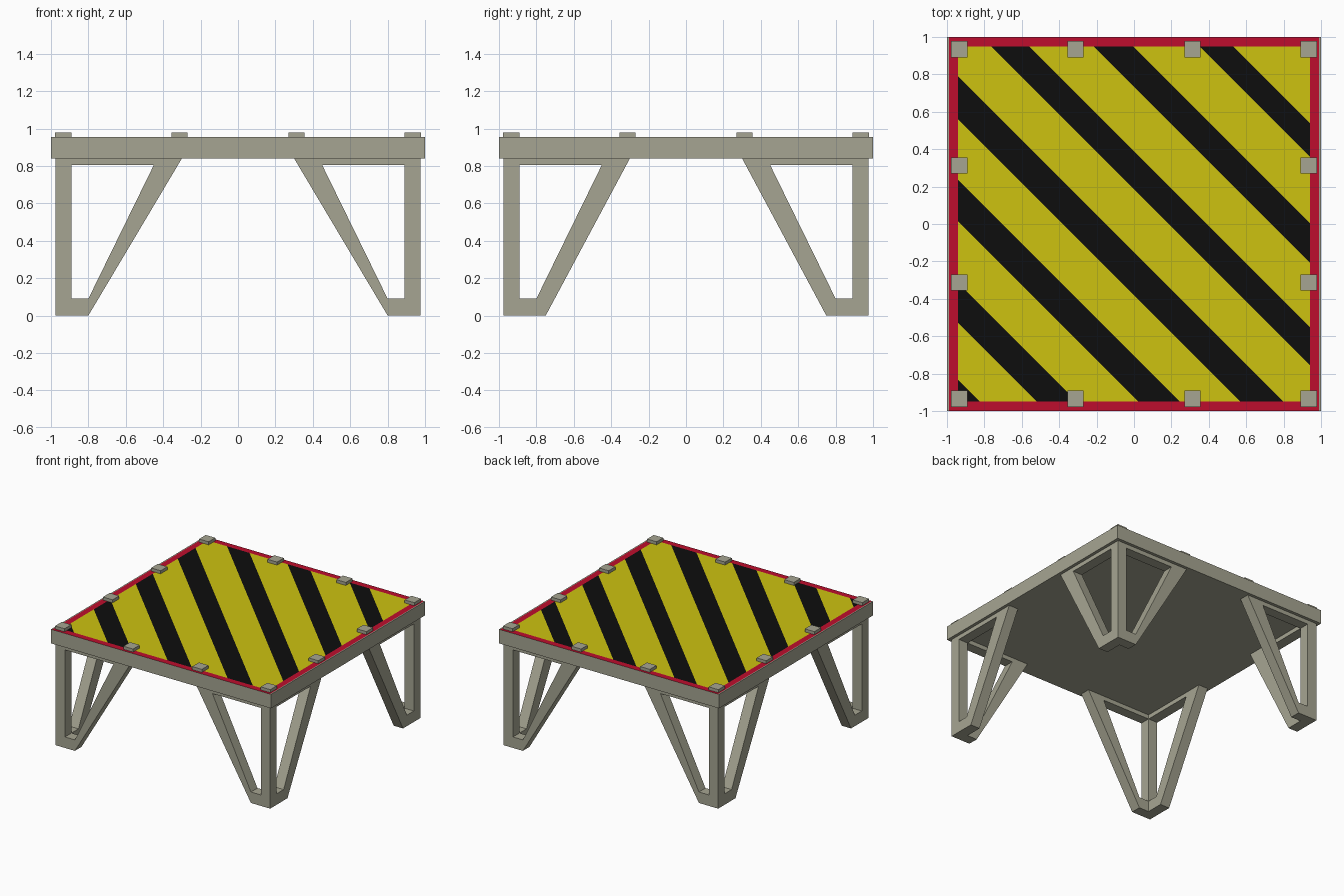
import bpy, bmesh
from mathutils import Vector

if "Cube" in bpy.data.objects:
    bpy.data.objects.remove(bpy.data.objects["Cube"])


def material(name, rgb):
    m = bpy.data.materials.new(name)
    m.diffuse_color = (*rgb, 1)
    m.use_nodes = True
    m.node_tree.nodes["Principled BSDF"].inputs["Base Color"].default_value = m.diffuse_color
    return m


FRAME = material("khaki_grey", (0.381, 0.376, 0.287))
RED = material("border_red", (0.515, 0.004, 0.026))
YELLOW = material("hazard_yellow", (0.61, 0.54, 0.005))
BLACK = material("stripe_black", (0.004, 0.004, 0.004))


def finish(bm, name, mats):
    bmesh.ops.recalc_face_normals(bm, faces=bm.faces)
    me = bpy.data.meshes.new(name)
    bm.to_mesh(me)
    bm.free()
    for m in mats:
        me.materials.append(m)
    ob = bpy.data.objects.new(name, me)
    bpy.context.collection.objects.link(ob)
    return ob


def add_box(bm, lo, hi):
    vs = bmesh.ops.create_cube(bm, size=1)["verts"]
    for v in vs:
        v.co = Vector([(lo[i] + hi[i]) / 2 + v.co[i] * (hi[i] - lo[i]) for i in range(3)])


def add_prism(bm, pts, to3d, a, b):
    # extrude a 2D profile from depth a to depth b
    f = bm.faces.new([bm.verts.new(to3d(u, z, a)) for u, z in pts])
    ext = bmesh.ops.extrude_face_region(bm, geom=[f], use_keep_orig=True)["geom"]
    shift = to3d(0, 0, b) - to3d(0, 0, a)
    bmesh.ops.translate(bm, vec=shift, verts=[v for v in ext if isinstance(v, bmesh.types.BMVert)])


# Deck slab with its top face cut into border and diagonal hazard stripes
bands = [(1.86, 2.0), (1.30, 1.48), (0.735, 0.945), (0.185, 0.39), (-0.38, -0.15),
         (-0.925, -0.705), (-1.47, -1.255), (-2.0, -1.775)]
bm = bmesh.new()
add_box(bm, (-1, -1, 0.84), (1, 1, 0.955))
cuts = [((s * d, 0, 0), (1, 0, 0)) for s in (-1, 1) for d in (0.99, 0.94)]
cuts += [((0, s * 0.95, 0), (0, 1, 0)) for s in (-1, 1)]
cuts += [((e, 0, 0), (1, 1, 0)) for band in bands for e in band if abs(e) < 1.95]
for co, no in cuts:
    bm.normal_update()
    top = [f for f in bm.faces if f.normal.z > 0.9]
    geom = set(top) | {e for f in top for e in f.edges} | {v for f in top for v in f.verts}
    bmesh.ops.bisect_plane(bm, geom=list(geom), plane_co=co, plane_no=Vector(no).normalized(), dist=1e-5)
bm.normal_update()
for f in bm.faces:
    c = f.calc_center_median()
    if f.normal.z < 0.9 or abs(c.x) > 0.99:
        f.material_index = 0
    elif abs(c.x) > 0.94 or abs(c.y) > 0.95:
        f.material_index = 1
    else:
        f.material_index = 3 if any(a < c.x + c.y < b for a, b in bands) else 2
finish(bm, "deck", [FRAME, RED, YELLOW, BLACK])

# Small pads around the deck edge
P, H = (-0.935, -0.3125, 0.3125, 0.935), 0.0435
bm = bmesh.new()
for x in P:
    for y in P:
        if max(abs(x), abs(y)) > 0.9:
            add_box(bm, (x - H, y - H, 0.955), (x + H, y + H, 0.98))
finish(bm, "edge_pads", [FRAME])

# Corner legs: square post plus a braced frame along each side
IN, OUT, Z = 0.89, 0.975, 0.84


def brace(foot):
    return [(IN, 0), (foot, 0), (0.30, Z), (IN, Z), (IN, 0.805), (0.45, 0.805), (0.80, 0.09), (IN, 0.09)]


for sx, xn in ((-1, "left"), (1, "right")):
    for sy, yn in ((-1, "front"), (1, "back")):
        bm = bmesh.new()
        add_box(bm, (IN, IN, 0), (OUT, OUT, Z))
        add_prism(bm, brace(0.80), lambda u, z, d: Vector((u, d, z)), IN, OUT)
        add_prism(bm, brace(0.75), lambda u, z, d: Vector((d, u, z)), IN, OUT)
        for v in bm.verts:
            v.co.x *= sx
            v.co.y *= sy
        finish(bm, f"{yn}_{xn}_leg", [FRAME])
